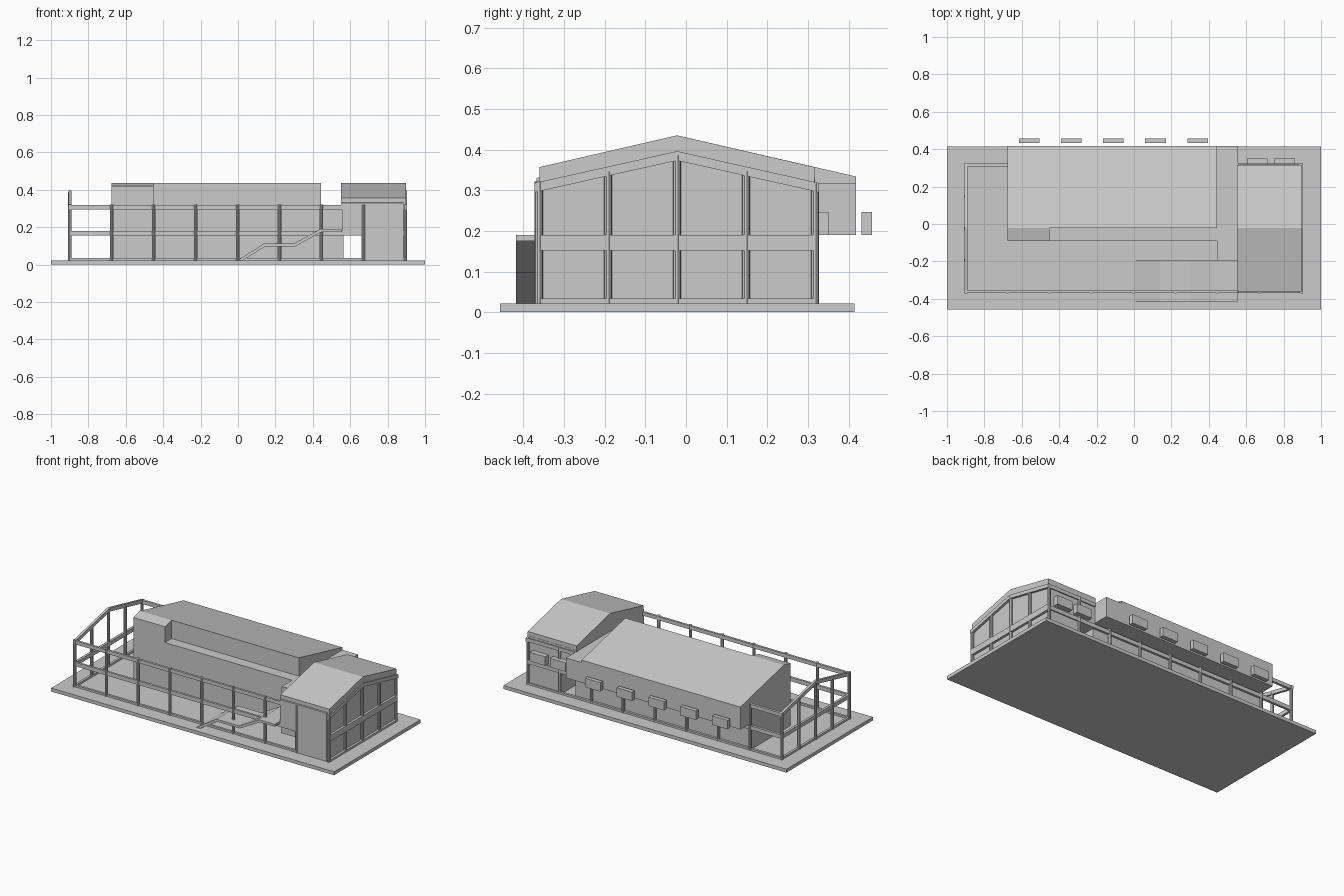
import bpy, bmesh, math
from mathutils import Vector

if "Cube" in bpy.data.objects:
    bpy.data.objects.remove(bpy.data.objects["Cube"])

grey = bpy.data.materials.new("light grey")
grey.diffuse_color = (0.6, 0.6, 0.6, 1)
grey.use_nodes = True
grey.node_tree.nodes["Principled BSDF"].inputs["Base Color"].default_value = grey.diffuse_color


def finish(name, bm):
    bmesh.ops.recalc_face_normals(bm, faces=bm.faces)
    me = bpy.data.meshes.new(name)
    bm.to_mesh(me)
    bm.free()
    me.materials.append(grey)
    ob = bpy.data.objects.new(name, me)
    bpy.context.collection.objects.link(ob)
    return ob


def prism(name, pts, a, b, axis):
    """Extrude a profile: axis 'x' takes (y, z) points, axis 'y' takes (x, z) points."""
    bm = bmesh.new()
    place = (lambda p, t: (t, p[0], p[1])) if axis == 'x' else (lambda p, t: (p[0], t, p[1]))
    face = bm.faces.new([bm.verts.new(place(p, a)) for p in pts])
    ext = bmesh.ops.extrude_face_region(bm, geom=[face])
    move = (b - a, 0, 0) if axis == 'x' else (0, b - a, 0)
    bmesh.ops.translate(bm, vec=move, verts=[v for v in ext["geom"] if isinstance(v, bmesh.types.BMVert)])
    return finish(name, bm)


def box(name, x0, x1, y0, y1, z0, z1):
    return prism(name, [(y0, z0), (y1, z0), (y1, z1), (y0, z1)], x0, x1, 'x')


def post(name, x, y, top):
    bm = bmesh.new()
    bmesh.ops.create_cone(bm, cap_ends=True, segments=10, radius1=0.01, radius2=0.01, depth=top - BASE)
    bmesh.ops.translate(bm, vec=(x, y, (top + BASE) / 2), verts=bm.verts)
    return finish(name, bm)


BASE, MID, EAVE = 0.022, 0.18, 0.318
YF, YB, YC = -0.362, 0.317, -0.022       # front line, back line, ridge line
XL, XR = -0.9, 0.895                     # frame ends
SLOPE = 0.23


def roof(y, top=0.435):
    return top - SLOPE * abs(y - YC)


# ground plate
box("base_plate", -1, 1, -0.458, 0.415, 0, BASE)

# main hall: ground floor, overhanging upper floor with ridge roof, terrace, front bay
box("hall_ground_floor", -0.677, 0.565, -0.09, 0.31, BASE, 0.19)
prism("hall_upper_floor", [(YC, 0.19), (0.418, 0.19), (0.418, roof(0.418)), (YC, 0.435)], -0.677, 0.445, 'x')
box("hall_terrace", -0.677, 0.445, -0.09, YC, 0.19, EAVE)
prism("hall_front_bay", [(-0.09, EAVE), (YC, EAVE), (YC, 0.435), (-0.09, roof(-0.09))], -0.677, -0.453, 'x')

# flat-roofed link between hall and end block
box("link_upper", 0.445, 0.556, -0.195, 0.418, 0.19, EAVE)
box("link_ground", 0.445, 0.565, -0.195, -0.09, BASE, 0.19)

# end block: narrow ground floor, wide gabled upper floor, thick roof
box("end_block_ground", 0.66, 0.885, YF - 0.006, 0.317, BASE, 0.16)
prism("end_block_upper", [(YF - 0.006, 0.155), (0.317, 0.155), (0.317, 0.33), (YC, 0.41), (YF - 0.006, 0.33)],
      0.555, 0.885, 'x')
ya, yb = YC - 0.338, YC + 0.338
prism("end_block_roof", [(ya, 0.315), (YC, 0.393), (yb, 0.315), (yb, 0.357), (YC, 0.435), (ya, 0.357)],
      0.552, 0.898, 'x')

# long frame beams: sill, middle and eave rails at front and back
for z0, z1, label in ((BASE, 0.034, "sill"), (0.155, MID, "middle"), (0.295, EAVE, "eave")):
    box("front_%s_beam" % label, XL, XR, YF - 0.005, YF + 0.009, z0, z1)
    if label == "eave":
        box("back_eave_beam_left", XL, -0.675, YB - 0.009, YB + 0.007, z0, z1)
        box("back_eave_beam_right", 0.55, XR, YB - 0.009, YB + 0.007, z0, z1)
    else:
        box("back_%s_beam" % label, XL, XR, YB - 0.009, YB + 0.007, z0, z1)

# long side posts
for i in range(9):
    x = XL + (XR - XL) * i / 8
    post("front_post", x, YF, 0.322)
    post("back_post", x, YB, EAVE if i in (0, 1, 7, 8) else 0.19)

# gable frames at both ends
for x, end in ((XL, "left"), (XR, "right")):
    a, b = x - 0.006, x + 0.009
    z_mid = (0.155, MID) if end == "left" else (0.152, 0.19)
    box(end + "_sill_beam", a, b, YF, YB, BASE, 0.034)
    box(end + "_middle_beam", a, b, YF, YB, *z_mid)
    prism(end + "_gable_beam",
          [(YF - 0.01, 0.295), (YC, 0.373), (YB + 0.01, 0.295),
           (YB + 0.01, EAVE), (YC, 0.396), (YF - 0.01, EAVE)], a, b, 'x')
    for j in (1, 2, 3):
        y = YF + (YB - YF) * j / 4
        post(end + "_gable_post", x, y, roof(y, 0.385))

# outside stair with two flights and landings
top = [(0, 0.024), (0.14, 0.113), (0.30, 0.113), (0.44, 0.19), (0.553, 0.19)]
under = [(0.553, 0.175), (0.447, 0.175), (0.307, 0.098), (0.147, 0.098), (0.025, BASE)]
prism("outside_stair", top + under, -0.418, -0.195, 'y')

# window boxes along the back
for i in range(5):
    x = -0.56 + 0.225 * i
    box("back_window_box", x - 0.055, x + 0.055, 0.432, 0.458, 0.19, 0.247)
for x in (0.66, 0.805):
    box("end_block_window_box", x - 0.055, x + 0.055, 0.315, 0.35, 0.19, 0.247)
